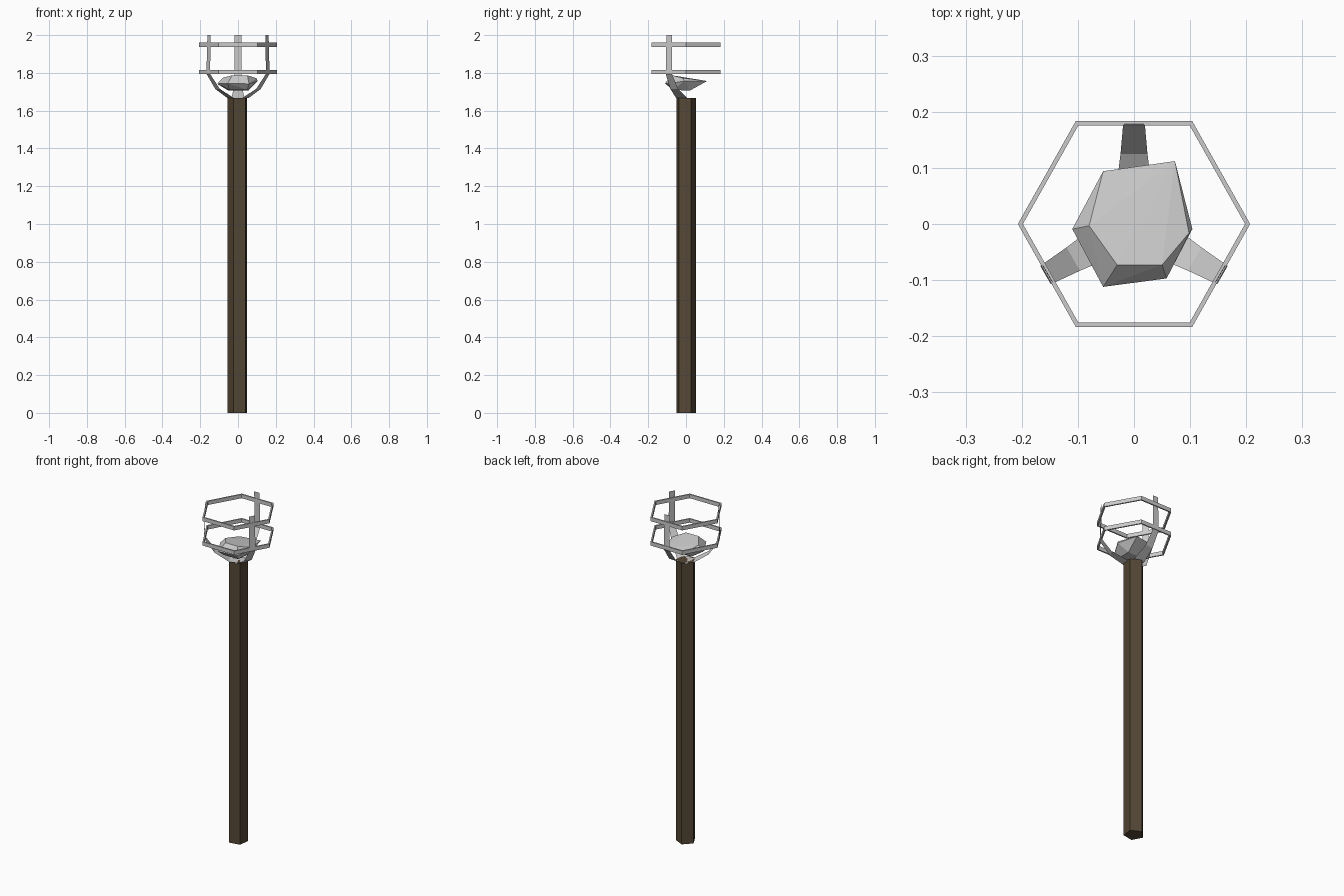
import bpy, bmesh
from math import radians, sin, cos
from mathutils import Matrix, Vector

if "Cube" in bpy.data.objects:
    bpy.data.objects.remove(bpy.data.objects["Cube"])


def add_object(name, bm, material=None):
    mesh = bpy.data.meshes.new(name)
    bm.to_mesh(mesh)
    bm.free()
    ob = bpy.data.objects.new(name, mesh)
    bpy.context.collection.objects.link(ob)
    if material:
        mesh.materials.append(material)
    return ob


wood = bpy.data.materials.new("dark_wood")
wood.diffuse_color = (0.09, 0.063, 0.036, 1)
wood.use_nodes = True
wood.node_tree.nodes["Principled BSDF"].inputs["Base Color"].default_value = wood.diffuse_color

# Five-sided wooden shaft
bm = bmesh.new()
bmesh.ops.create_cone(bm, cap_ends=True, segments=5, radius1=0.055, radius2=0.055, depth=1.667,
                      matrix=Matrix.Translation((0, 0, 0.8335)))
bmesh.ops.rotate(bm, verts=bm.verts, matrix=Matrix.Rotation(
    radians(172) - max(bm.verts, key=lambda v: v.co.y).co.xy.angle_signed(Vector((1, 0))), 3, 'Z'))
add_object("shaft", bm, wood)

# Three bent sheet prongs: (radius, height, half width)
PRONG = [(0.0, 1.667, 0.035), (0.045, 1.667, 0.034), (0.125, 1.715, 0.024),
         (0.182, 1.795, 0.019), (0.177, 2.0, 0.0175)]
for i, angle in enumerate((90, 210, 330)):
    bm = bmesh.new()
    rows = [[bm.verts.new((r, s * w, z)) for s in (-1, 1)] for r, z, w in PRONG]
    for a, b in zip(rows, rows[1:]):
        bm.faces.new((a[0], b[0], b[1], a[1]))
    bmesh.ops.rotate(bm, verts=bm.verts, matrix=Matrix.Rotation(radians(angle), 3, 'Z'))
    add_object(f"prong_{i + 1}", bm)

# Two hexagonal bands around the prongs
for name, z0, z1 in (("lower_band", 1.793, 1.816), ("upper_band", 1.938, 1.961)):
    bm = bmesh.new()
    loops = []
    for k in range(6):
        c, s = cos(radians(60 * k)), sin(radians(60 * k)) * 1.026
        loops.append([bm.verts.new((r * c, r * s, z)) for r, z in
                      ((0.207, z0), (0.207, z1), (0.198, z1), (0.198, z0))])
    for k in range(6):
        a, b = loops[k], loops[(k + 1) % 6]
        for j in range(4):
            n = (j + 1) % 4
            bm.faces.new((a[j], b[j], b[n], a[n]))
    bmesh.ops.recalc_face_normals(bm, faces=bm.faces)
    add_object(name, bm)

# Faceted stone lying in the cradle
STONE = [(-0.03, -0.073, 1.787), (0.05, -0.073, 1.787), (-0.08, -0.003, 1.775), (0.098, -0.016, 1.772),
         (-0.055, 0.094, 1.755), (0.073, 0.112, 1.757), (-0.11, -0.009, 1.742), (-0.055, -0.112, 1.745),
         (0.058, -0.097, 1.742), (0.104, -0.009, 1.757),
         (-0.045, -0.07, 1.71), (0.05, -0.07, 1.71), (0.055, 0.02, 1.706), (-0.05, 0.02, 1.706)]
bm = bmesh.new()
for p in STONE:
    bm.verts.new(p)
bmesh.ops.convex_hull(bm, input=bm.verts)
bmesh.ops.recalc_face_normals(bm, faces=bm.faces)
add_object("stone", bm)
